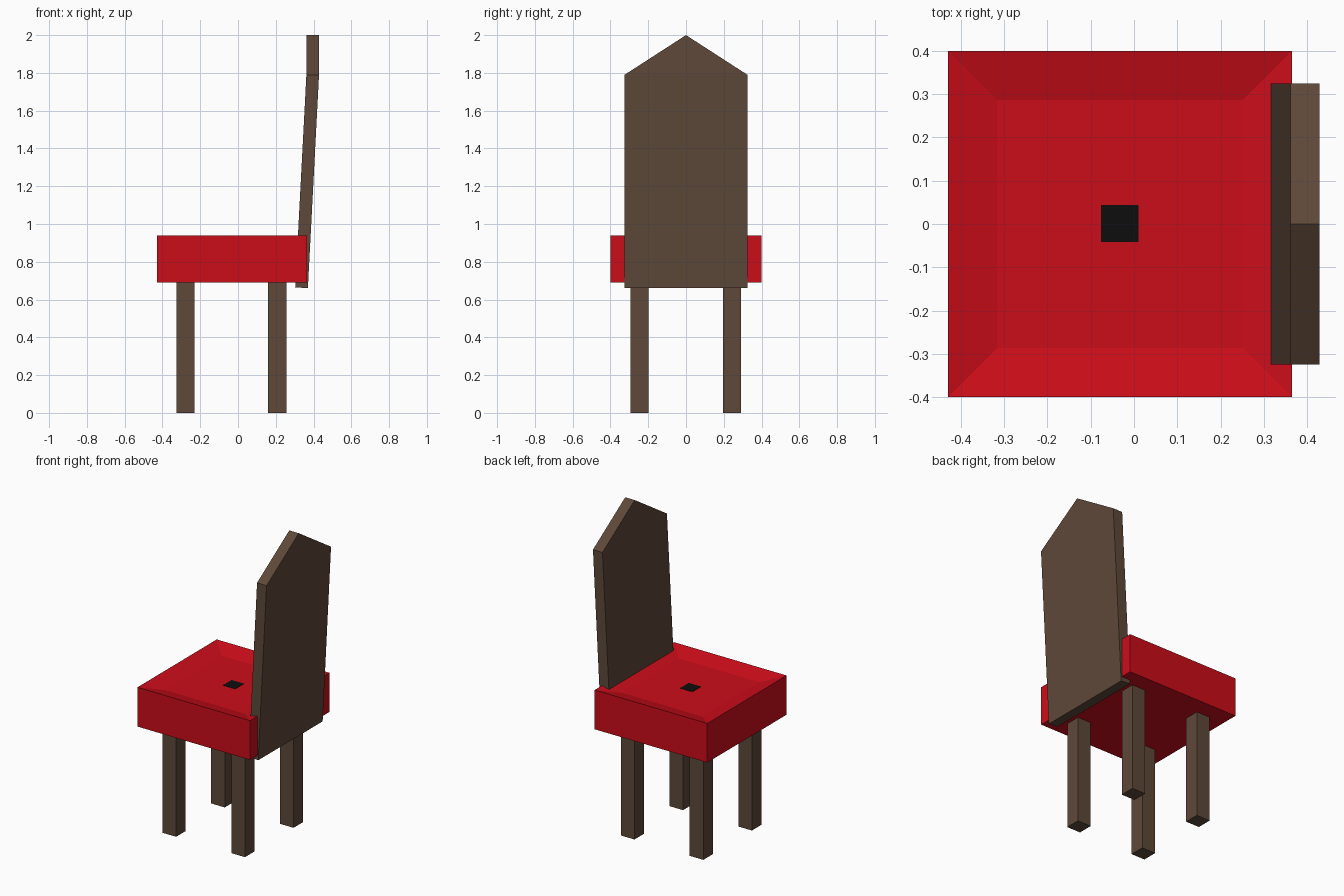
import bpy, bmesh
from mathutils import Vector

if "Cube" in bpy.data.objects:
    bpy.data.objects.remove(bpy.data.objects["Cube"])


def material(name, color):
    mat = bpy.data.materials.new(name)
    mat.diffuse_color = (*color, 1)
    mat.use_nodes = True
    mat.node_tree.nodes["Principled BSDF"].inputs["Base Color"].default_value = mat.diffuse_color
    return mat


def finish(name, bm, mat):
    bmesh.ops.recalc_face_normals(bm, faces=bm.faces)
    mesh = bpy.data.meshes.new(name)
    bm.to_mesh(mesh)
    bm.free()
    mesh.materials.append(mat)
    obj = bpy.data.objects.new(name, mesh)
    bpy.context.collection.objects.link(obj)
    return obj


def box_bm(lo, hi):
    bm = bmesh.new()
    bmesh.ops.create_cube(bm, size=1)
    lo, hi = Vector(lo), Vector(hi)
    for v in bm.verts:
        v.co = (lo + hi) / 2 + v.co * (hi - lo)
    return bm


wood = material("dark_wood", (0.11, 0.065, 0.04))
red = material("red_cushion", (0.6, 0.004, 0.01))
black = material("black_button", (0.004, 0.004, 0.004))

# Seat cushion with a shallow dish: inset the top, then sink the inner face
bm = box_bm((-0.43, -0.4, 0.69), (0.365, 0.4, 0.94))
top = max(bm.faces, key=lambda f: f.calc_center_median().z)
bmesh.ops.inset_region(bm, faces=[top], thickness=0.16)
for v in top.verts:
    v.co.z = 0.91
finish("seat", bm, red)

# Button in the middle of the dish
finish("seat_button", box_bm((-0.076, -0.042, 0.90), (0.01, 0.044, 0.912)), black)

# Four square legs
for x, end in ((-0.278, "left"), (0.208, "right")):
    for y, side in ((-0.247, "front"), (0.243, "back")):
        r = 0.048
        finish(f"{side}_{end}_leg",
               box_bm((x - r, y - r, 0), (x + r, y + r, 0.70)), wood)

# Leaning backrest: pointed outline lofted through its thickness
outline = [(-0.325, 0.665), (0.325, 0.665), (0.325, 1.79), (0, 2.0), (-0.325, 1.79)]
lean = {0.665: 0.303, 1.79: 0.362, 2.0: 0.362}
bm = bmesh.new()
inner = [bm.verts.new((lean[z], y, z)) for y, z in outline]
outer = [bm.verts.new((lean[z] + 0.067, y, z - (0.005 if z < 1 else 0)))
         for y, z in outline]
for ring in (inner, outer):
    bm.faces.new((ring[0], ring[1], ring[2], ring[4]))
    bm.faces.new((ring[4], ring[2], ring[3]))
for i in range(5):
    j = (i + 1) % 5
    bm.faces.new((inner[i], inner[j], outer[j], outer[i]))
finish("backrest", bm, wood)
